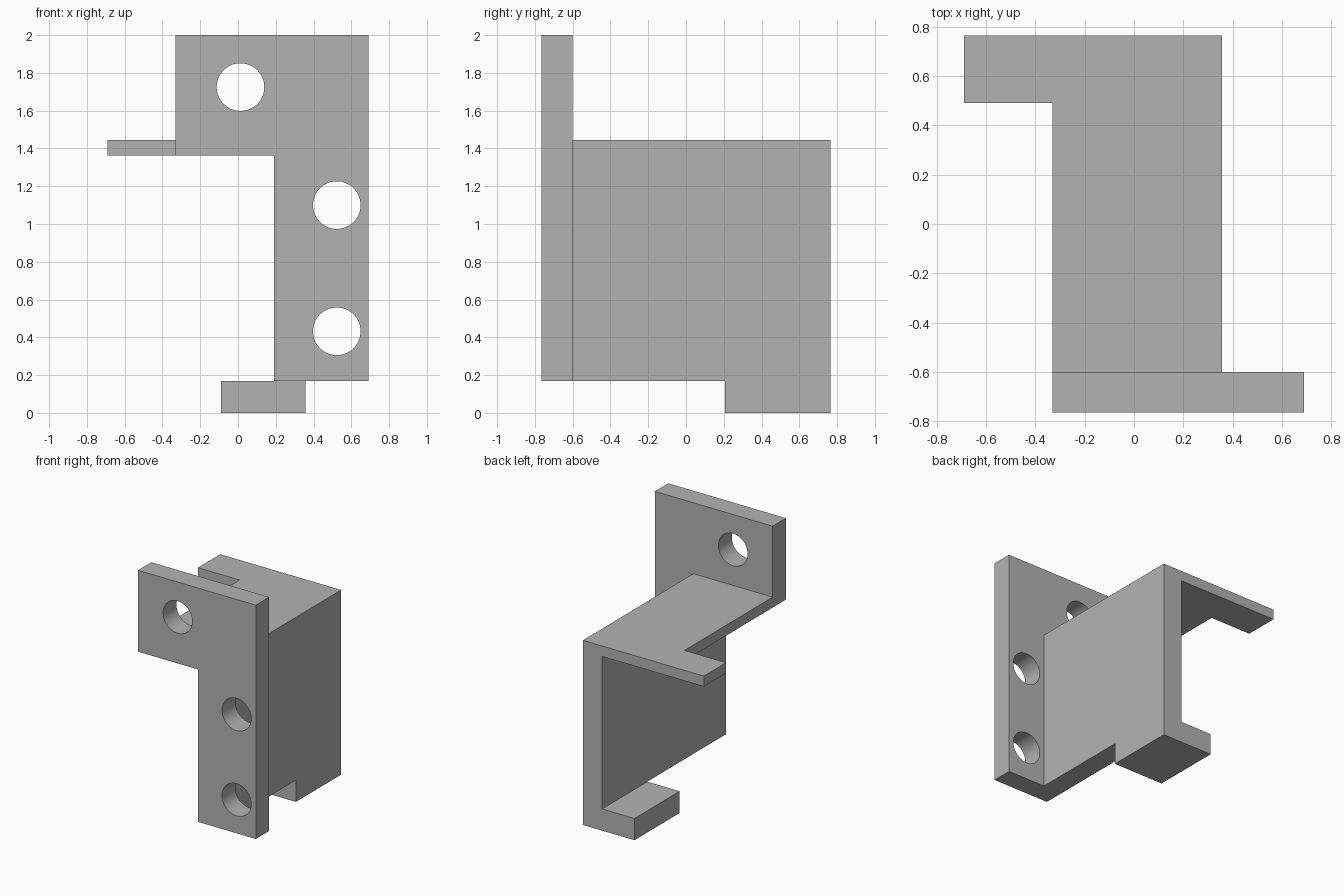
import bpy
import bmesh
from math import cos, sin, tau, radians

default = bpy.data.objects.get("Cube")
if default:
    bpy.data.objects.remove(default, do_unlink=True)

grey = bpy.data.materials.new("plain grey")
grey.use_nodes = True
COLOUR = (0.45, 0.45, 0.45, 1)
grey.diffuse_color = COLOUR
grey.node_tree.nodes["Principled BSDF"].inputs["Base Color"].default_value = COLOUR


def prism(name, profile, y0, y1):
    """Extrude an x-z profile along y."""
    bm = bmesh.new()
    face = bm.faces.new([bm.verts.new((x, y0, z)) for x, z in profile])
    extruded = bmesh.ops.extrude_face_region(bm, geom=[face])["geom"]
    verts = [g for g in extruded if isinstance(g, bmesh.types.BMVert)]
    bmesh.ops.translate(bm, verts=verts, vec=(0, y1 - y0, 0))
    bmesh.ops.recalc_face_normals(bm, faces=bm.faces)
    mesh = bpy.data.meshes.new(name)
    bm.to_mesh(mesh)
    bm.free()
    mesh.materials.append(grey)
    obj = bpy.data.objects.new(name, mesh)
    bpy.context.collection.objects.link(obj)
    return obj


def rect(x0, x1, z0, z1):
    return [(x0, z0), (x1, z0), (x1, z1), (x0, z1)]


def circle(cx, cz, r, n=64):
    return [(cx + r * cos(tau * i / n), cz + r * sin(tau * i / n)) for i in range(n)]


def cut(target, cutter):
    """Subtract a cutter, apply the result and drop the cutter."""
    cutter.hide_render = True
    mod = target.modifiers.new("cut", "BOOLEAN")
    mod.operation = "DIFFERENCE"
    mod.solver = "EXACT"
    mod.object = cutter
    bpy.ops.object.select_all(action="DESELECT")
    bpy.context.view_layer.objects.active = target
    target.select_set(True)
    bpy.ops.object.modifier_apply(modifier=mod.name)
    bpy.data.objects.remove(cutter, do_unlink=True)


# Shared levels
FRONT, PLATE_BACK, BACK = -0.765, -0.6, 0.765
LEFT, RIGHT = 0.69, -0.33
WALL_IN, WALL_OUT = 0.19, 0.357
LOW, SHELF_LOW, SHELF_TOP = 0.17, 1.363, 1.445

# Stepped mounting plate with three screw holes
plate = prism("mounting_plate", [
    (WALL_IN, LOW), (LEFT, LOW), (LEFT, 2), (RIGHT, 2),
    (RIGHT, SHELF_LOW), (WALL_IN, SHELF_LOW)], FRONT, PLATE_BACK)
for x, z in ((0.013, 1.725), (0.523, 1.1), (0.523, 0.432)):
    cut(plate, prism("hole_cutter", circle(x, z, 0.126), FRONT - 0.1, PLATE_BACK + 0.1))

# Channel: shelf, side wall and foot in one section
channel = prism("channel_arm", [
    (WALL_OUT, 0), (WALL_OUT, SHELF_TOP), (-0.69, SHELF_TOP), (-0.69, SHELF_LOW),
    (WALL_IN, SHELF_LOW), (WALL_IN, LOW), (-0.09, LOW), (-0.09, 0)], PLATE_BACK, BACK)

# Trim so the shelf tab and the foot remain only at the back
cut(channel, prism("tab_cutter", rect(-1, RIGHT, 1.2, 1.6), -0.9, 0.49))
cut(channel, prism("foot_cutter", rect(-0.3, 0.6, -0.2, LOW), -0.9, 0.207))

# Smooth hole walls, sharp edges elsewhere
bpy.ops.object.select_all(action="DESELECT")
plate.select_set(True)
bpy.context.view_layer.objects.active = plate
bpy.ops.object.shade_smooth_by_angle(angle=radians(30))
